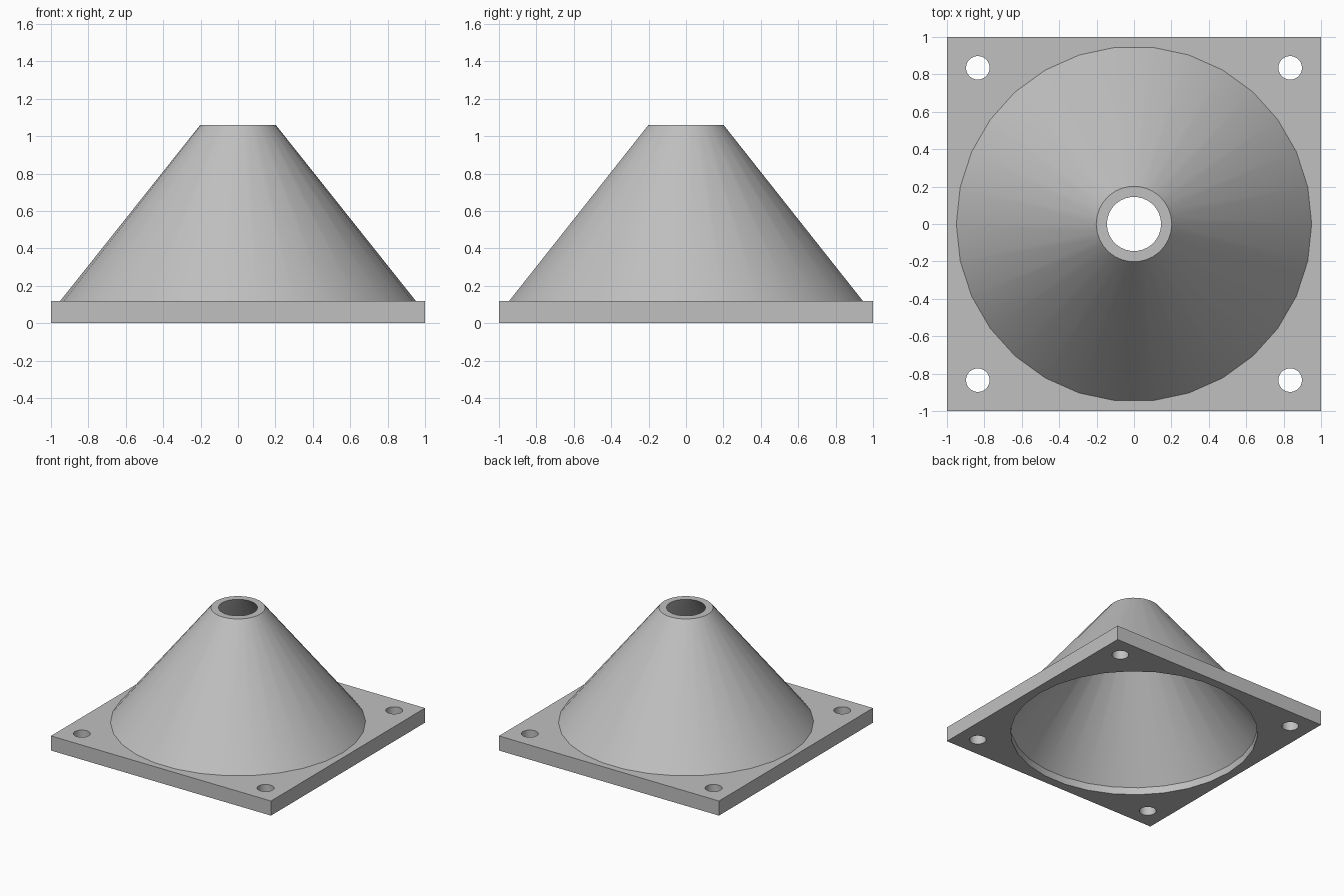
import bpy, bmesh, math

if "Cube" in bpy.data.objects:
    bpy.data.objects.remove(bpy.data.objects["Cube"])

SIDES = 30
THICK = 0.12

grey = bpy.data.materials.new("grey")
grey.diffuse_color = (0.53, 0.53, 0.53, 1)
grey.use_nodes = True
grey.node_tree.nodes["Principled BSDF"].inputs["Base Color"].default_value = grey.diffuse_color


def circle(r, z, cx=0, cy=0, n=SIDES):
    return [(cx + r * math.cos(2 * math.pi * i / n),
             cy + r * math.sin(2 * math.pi * i / n), z) for i in range(n)]


def add_loop(bm, points):
    verts = [bm.verts.new(p) for p in points]
    edges = [bm.edges.new((verts[i - 1], verts[i])) for i in range(len(verts))]
    return verts, edges


def bridge(bm, a, b, flip=False):
    for i in range(len(a)):
        quad = (a[i - 1], a[i], b[i], b[i - 1])
        bm.faces.new(quad[::-1] if flip else quad)


def finish(bm, name):
    mesh = bpy.data.meshes.new(name)
    bm.to_mesh(mesh)
    bm.free()
    mesh.materials.append(grey)
    ob = bpy.data.objects.new(name, mesh)
    bpy.context.collection.objects.link(ob)
    bpy.ops.object.select_all(action='DESELECT')
    ob.select_set(True)
    bpy.context.view_layer.objects.active = ob
    bpy.ops.object.shade_smooth_by_angle(angle=math.radians(30))


# Square base plate with four bolt holes and an opening that meets the cone
bm = bmesh.new()
corners = [(-1, -1), (1, -1), (1, 1), (-1, 1)]
walls = {}
for z, cone_r, up in ((0, 0.93, -1), (THICK, 0.95, 1)):
    outer = add_loop(bm, [(x, y, z) for x, y in corners])
    holes = [add_loop(bm, circle(0.063, z, 0.835 * x, 0.835 * y)) for x, y in corners]
    opening = add_loop(bm, circle(cone_r, z))
    edges = outer[1] + opening[1] + [e for h in holes for e in h[1]]
    bmesh.ops.triangle_fill(bm, edges=edges, use_beauty=True, normal=(0, 0, up))
    walls[z] = [outer[0]] + [h[0] for h in holes]
for f in bm.faces:
    f.normal_update()
    if f.normal.z * (1 if f.calc_center_median().z > THICK / 2 else -1) < 0:
        f.normal_flip()
for i, (low, high) in enumerate(zip(walls[0], walls[THICK])):
    bridge(bm, low, high, flip=i > 0)
finish(bm, "base_plate")

# Hollow cone: outer slope, top rim, inner slope, short straight lip at the bottom
bm = bmesh.new()
profile = [(0.95, THICK), (0.202, 1.06), (0.145, 1.06), (0.93, 0.06), (0.93, 0)]
rings = [add_loop(bm, circle(r, z))[0] for r, z in profile]
for a, b in zip(rings, rings[1:]):
    bridge(bm, a, b)
finish(bm, "cone_shell")
